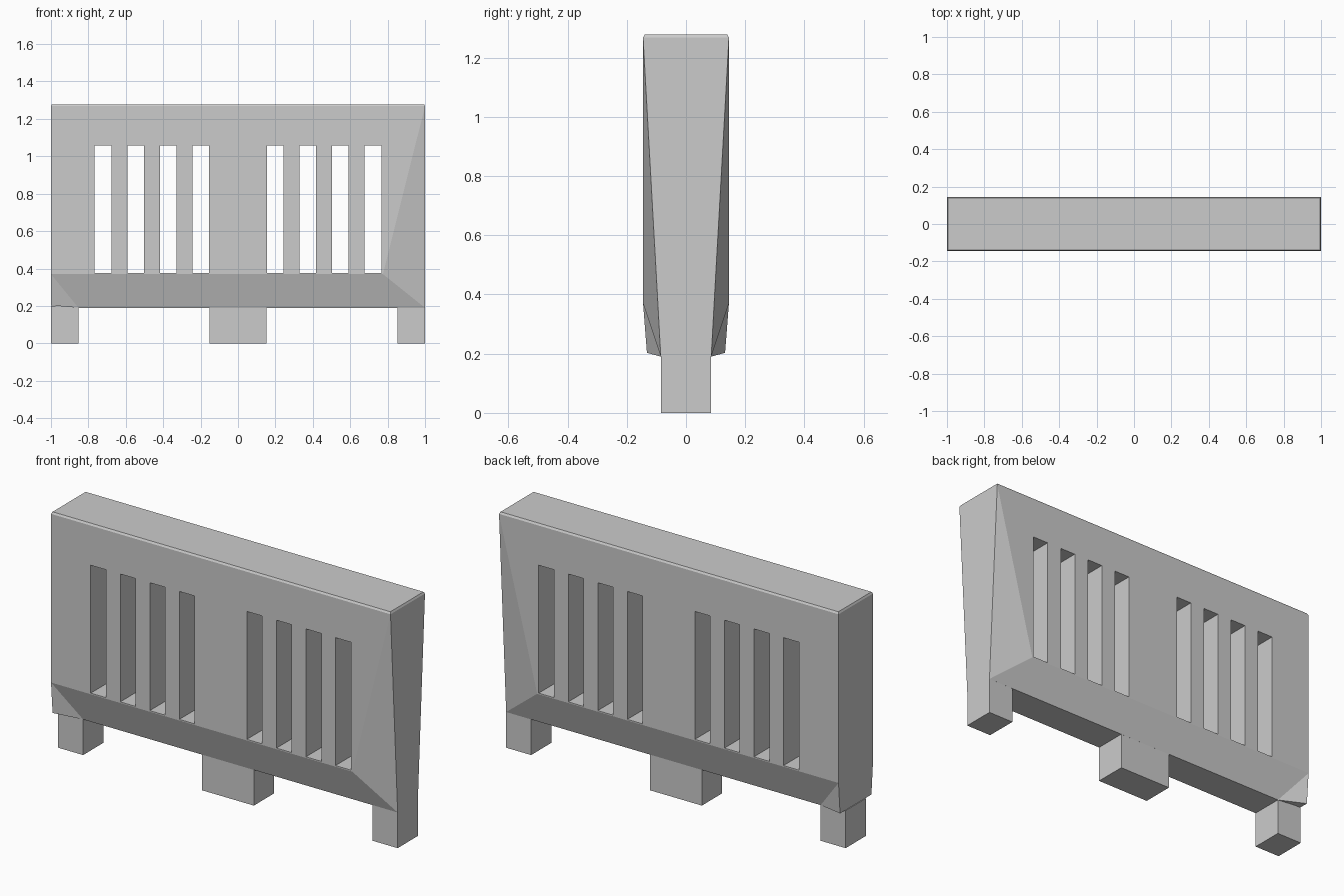
import bpy, bmesh, math

if "Cube" in bpy.data.objects:
    bpy.data.objects.remove(bpy.data.objects["Cube"])

def finish(name, bm):
    bmesh.ops.recalc_face_normals(bm, faces=bm.faces)
    me = bpy.data.meshes.new(name)
    bm.to_mesh(me)
    bm.free()
    ob = bpy.data.objects.new(name, me)
    bpy.context.collection.objects.link(ob)
    return ob

def add_box(bm, x0, x1, y, z0, z1):
    vs = bmesh.ops.create_cube(bm, size=1)["verts"]
    for v in vs:
        v.co = ((x0 + x1) / 2 + v.co.x * (x1 - x0), v.co.y * 2 * y,
                (z0 + z1) / 2 + v.co.z * (z1 - z0))

# panel: cross-sections along x; upright slotted faces, sloping skirt, tapered right end
def section(x, y_mid=0.145, y_bot=0.0852, z_bot=0.19, inset=0):
    half = [(0.139, 1.278, inset), (0.145, 1.268, 0), (y_mid, 0.37, 0), (y_bot, z_bot, 0)]
    return [(x - i, -y, z) for y, z, i in half] + [(x - i, y, z) for y, z, i in reversed(half)]

bm = bmesh.new()
rings = [[bm.verts.new(p) for p in s] for s in (
    section(-1, 0.145, 0.132, 0.203, -0.005),
    section(-0.853), section(0), section(0.775),
    section(1, 0.095, inset=0.005))]
for a, b in zip(rings, rings[1:]):
    for i in range(8):
        j = (i + 1) % 8
        if i in (1, 4):
            tris = (a[i], a[j], b[i]), (a[j], b[j], b[i])
        else:
            tris = (a[i], a[j], b[j]), (a[i], b[j], b[i])
        for t in tris:
            bm.faces.new(t)
for r in (rings[0], rings[-1]):
    for k in range(3):
        bm.faces.new((r[k], r[k + 1], r[6 - k], r[7 - k]))
panel = finish("fence_panel", bm)

# slot cutters: four each side of the middle post
bm = bmesh.new()
for i in range(4):
    x = 0.154 + i * 0.174
    for x0, x1 in ((x, x + 0.09), (-x - 0.09, -x)):
        add_box(bm, x0, x1, 0.3, 0.376, 1.057)
cutter = finish("slot_cutter", bm)
cutter.hide_render = True
cutter.hide_viewport = True
cutter.display_type = 'WIRE'
cut = panel.modifiers.new("slots", 'BOOLEAN')
cut.operation = 'DIFFERENCE'
cut.solver = 'EXACT'
cut.object = cutter

# three feet
for name, x0, x1, top in (("left_foot", -1, -0.853, 0.2), ("middle_foot", -0.153, 0.153, 0.19),
                          ("right_foot", 0.853, 1, 0.19)):
    bm = bmesh.new()
    add_box(bm, x0, x1, 0.085, 0, top)
    finish(name, bm)
